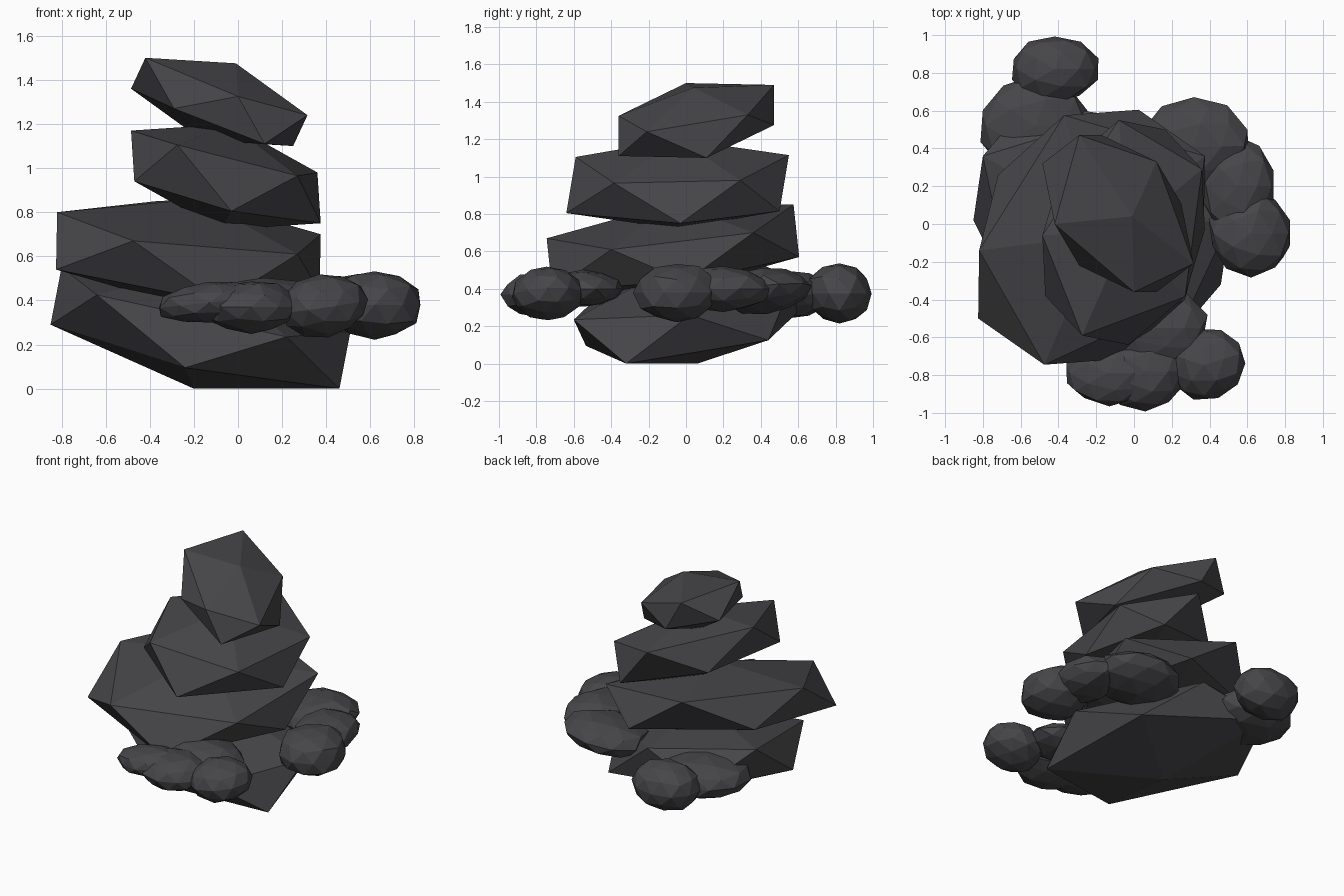
import bpy
import bmesh
import random
from mathutils import Vector, Euler

random.seed(4)

default_cube = bpy.data.objects.get("Cube")
if default_cube:
    bpy.data.objects.remove(default_cube, do_unlink=True)

# One dark stone colour
stone = bpy.data.materials.new("dark_stone")
stone.use_nodes = True
stone_colour = (0.062, 0.06, 0.066, 1)
stone.diffuse_color = stone_colour
shader = stone.node_tree.nodes["Principled BSDF"]
shader.inputs["Base Color"].default_value = stone_colour
shader.inputs["Roughness"].default_value = 0.9


def finish(bm, name):
    """Turn a bmesh into a flat-shaded stone object."""
    bmesh.ops.recalc_face_normals(bm, faces=bm.faces)
    mesh = bpy.data.meshes.new(name)
    bm.to_mesh(mesh)
    bm.free()
    mesh.materials.append(stone)
    stone_object = bpy.data.objects.new(name, mesh)
    bpy.context.collection.objects.link(stone_object)
    return stone_object


def slab(name, centre, corners):
    """Twelve-cornered boulder: six corners, each repeated through the centre."""
    bm = bmesh.new()
    middle = Vector(centre)
    for corner in map(Vector, corners):
        bm.verts.new(corner)
        bm.verts.new(middle * 2 - corner)
    bmesh.ops.convex_hull(bm, input=bm.verts)
    return finish(bm, name)


def pebble(name, centre, radii, tilt=(0, 0, 0)):
    """Faceted, slightly uneven, squashed pebble."""
    bm = bmesh.new()
    bmesh.ops.create_icosphere(bm, subdivisions=2, radius=1)
    turn = Euler(tilt).to_matrix()
    for vert in bm.verts:
        swell = random.uniform(0.95, 1.05)
        shape = Vector(a * b for a, b in zip(vert.co, radii))
        vert.co = Vector(centre) + turn @ (shape * swell)
    return finish(bm, name)


# Stack of four boulders, bottom to top
slab("base_boulder", (-.17, .02, .275), [
    (-.85, .02, .29), (-.8, .36, .55), (-.64, -.4, .425),
    (.22, -.6, .235), (-.24, -.535, .095), (-.14, -.02, .55)])

slab("lower_boulder", (-.225, -.07, .62), [
    (-.82, -.14, .8), (-.475, -.745, .67), (-.37, .575, .85),
    (.375, .36, .7), (.27, -.4, .61), (-.18, -.06, .86)])

slab("upper_boulder", (-.055, -.045, .96), [
    (-.485, -.06, 1.17), (-.275, -.59, 1.105), (-.08, .55, 1.115),
    (.27, -.385, .965), (.36, .29, .98), (-.035, -.04, 1.2)])

slab("top_boulder", (-.085, .055, 1.3), [
    (-.42, 0, 1.5), (-.01, .04, 1.475), (-.29, .47, 1.49),
    (-.485, .32, 1.36), (.12, .33, 1.33), (0, -.36, 1.325)])

# Pebbles at the back right
pebble("back_round_pebble", (-.42, .82, .375), (.235, .18, .165))
pebble("back_flat_pebble", (-.52, .52, .37), (.3, .27, .13))

# Pebbles along the left side
pebble("left_round_pebble", (.62, -.05, .38), (.225, .23, .16))
pebble("left_middle_pebble", (.55, .2, .4), (.19, .26, .12))
pebble("left_back_pebble", (.32, .42, .39), (.29, .25, .12), (.1, -.1, 0))

# Pebbles at the front
pebble("front_round_pebble", (.39, -.74, .375), (.21, .19, .14), (0, -.15, .3))
pebble("front_middle_pebble", (.06, -.78, .37), (.22, .21, .12))
pebble("front_right_pebble", (-.13, -.79, .39), (.24, .17, .09), (0, -.1, 0))
pebble("front_inner_pebble", (.12, -.55, .4), (.27, .21, .1))
